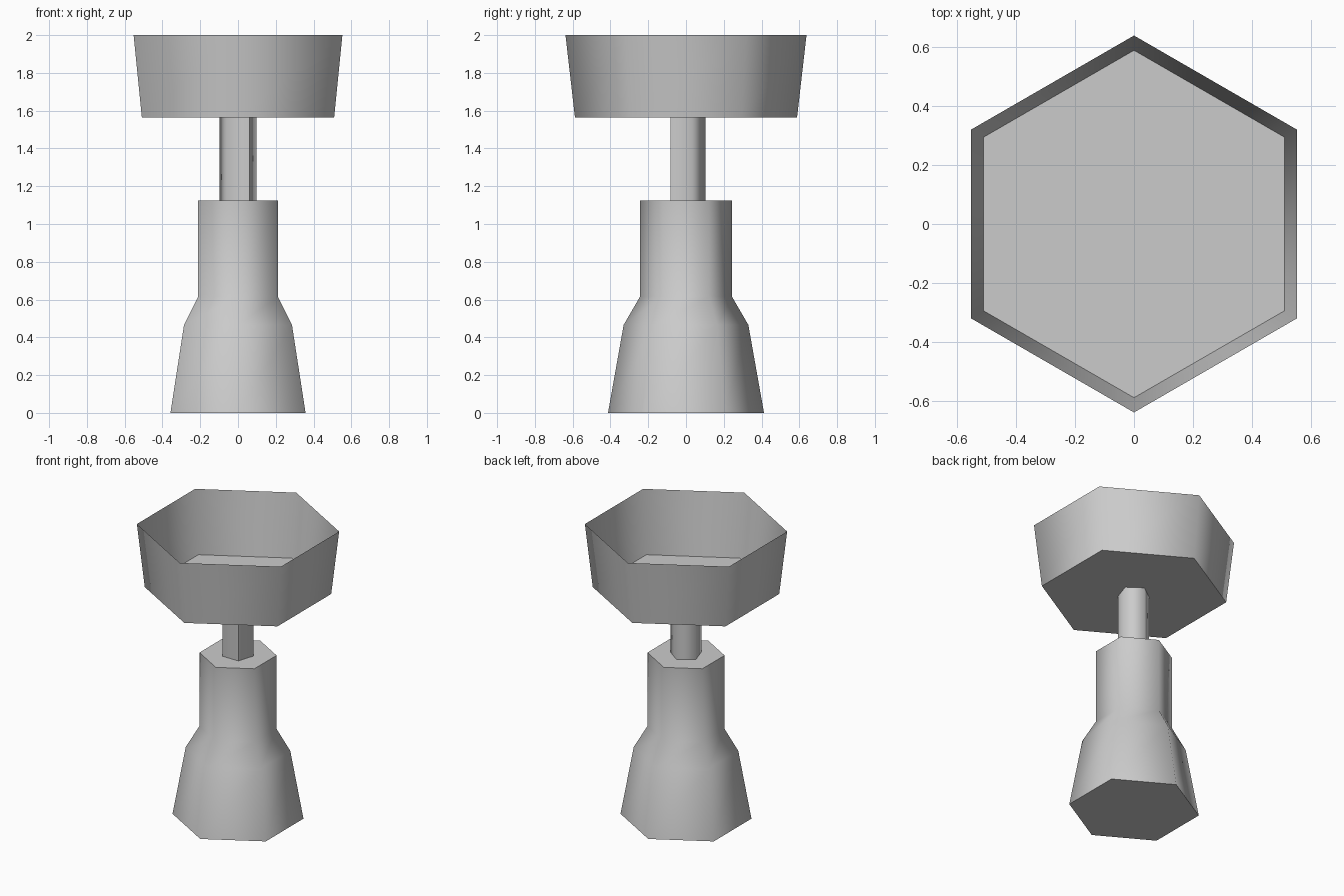
import bpy, bmesh, math

if "Cube" in bpy.data.objects:
    bpy.data.objects.remove(bpy.data.objects["Cube"])

grey = bpy.data.materials.new("plain_grey")
grey.diffuse_color = (0.6, 0.6, 0.6, 1)
grey.use_nodes = True
grey.node_tree.nodes["Principled BSDF"].inputs["Base Color"].default_value = grey.diffuse_color


def prism(name, sides, rings, cap_top=True, seam=None):
    """Stack of regular polygons (radius, z), one corner on +y, smooth walls and sharp caps."""
    bm = bmesh.new()
    loops = []
    for r, z in rings:
        angles = [math.pi / 2 + 2 * math.pi * i / sides for i in range(sides)]
        loops.append([bm.verts.new((r * math.cos(a), r * math.sin(a), z)) for a in angles])
    for low, high in zip(loops, loops[1:]):
        for i in range(sides):
            j = (i + 1) % sides
            bm.faces.new((low[i], low[j], high[j], high[i])).smooth = True
    caps = [bm.faces.new(loops[0][::-1])]
    if cap_top:
        caps.append(bm.faces.new(loops[-1]))
    for cap in caps:
        for e in cap.edges:
            e.smooth = False
    # one hard vertical corner
    if seam is not None:
        for low, high in zip(loops, loops[1:]):
            bm.edges.get((low[seam], high[seam])).smooth = False
    mesh = bpy.data.meshes.new(name)
    bm.to_mesh(mesh)
    bm.free()
    mesh.materials.append(grey)
    obj = bpy.data.objects.new(name, mesh)
    bpy.context.collection.objects.link(obj)
    return obj


# Flared hexagonal base
prism("base", 6, [(0.413, 0), (0.33, 0.466), (0.243, 0.616), (0.243, 1.125)])
# Five-sided stem
prism("stem", 5, [(0.103, 1.125), (0.103, 1.565)], seam=3)
# Open thin-walled hexagonal bowl
prism("bowl", 6, [(0.588, 1.565), (0.638, 2.0)], cap_top=False)
